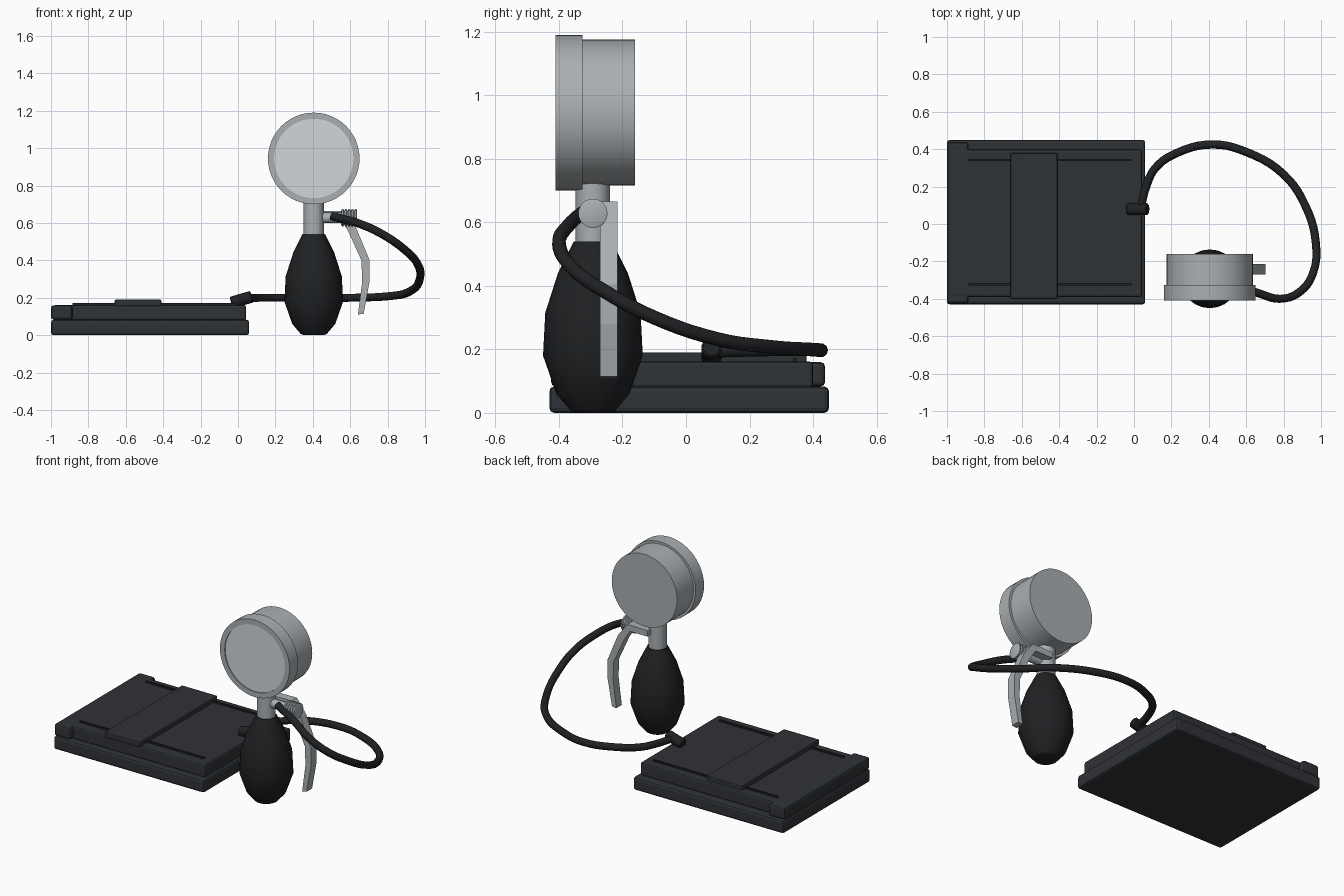
import bpy, bmesh, math
from mathutils import Vector

if "Cube" in bpy.data.objects:
    bpy.data.objects.remove(bpy.data.objects["Cube"])


def material(name, rgb):
    m = bpy.data.materials.new(name)
    m.diffuse_color = (*rgb, 1)
    m.use_nodes = True
    m.node_tree.nodes["Principled BSDF"].inputs["Base Color"].default_value = m.diffuse_color
    return m


FABRIC = material("dark_fabric", (0.028, 0.032, 0.037))
RUBBER = material("black_rubber", (0.014, 0.015, 0.017))
METAL = material("metal", (0.40, 0.43, 0.45))
GLASS = material("pale_glass", (0.62, 0.67, 0.70))


def finish(name, bm, mat, smooth=None):
    bmesh.ops.recalc_face_normals(bm, faces=bm.faces)
    me = bpy.data.meshes.new(name)
    bm.to_mesh(me)
    bm.free()
    ob = bpy.data.objects.new(name, me)
    bpy.context.collection.objects.link(ob)
    me.materials.append(mat)
    if smooth:
        bpy.ops.object.select_all(action='DESELECT')
        ob.select_set(True)
        bpy.context.view_layer.objects.active = ob
        bpy.ops.object.shade_smooth_by_angle(angle=math.radians(smooth))
    return ob


def box(name, lo, hi, mat, bevel=0.0):
    bm = bmesh.new()
    bmesh.ops.create_cube(bm, size=1)
    for v in bm.verts:
        v.co = [(a + b) / 2 + c * (b - a) for a, b, c in zip(lo, hi, v.co)]
    ob = finish(name, bm, mat)
    if bevel:
        mod = ob.modifiers.new("soft_edges", 'BEVEL')
        mod.width, mod.segments = bevel, 2
    return ob


def lathe(name, profile, origin, axis, mat, sides=32, smooth=30):
    """Revolve (radius, distance) points around an axis; ends are capped."""
    bm = bmesh.new()
    turn = Vector((0, 0, 1)).rotation_difference(Vector(axis))
    rings = []
    for r, h in profile:
        rings.append([bm.verts.new(Vector(origin) + turn @ Vector(
            (r * math.cos(t), r * math.sin(t), h)))
            for t in (2 * math.pi * i / sides for i in range(sides))])
    for a, b in zip(rings, rings[1:]):
        for i in range(sides):
            j = (i + 1) % sides
            bm.faces.new((a[i], a[j], b[j], b[i]))
    bm.faces.new(rings[0])
    bm.faces.new(rings[-1])
    return finish(name, bm, mat, smooth)


# Folded cuff: lower layer, upper layer and folded end
box("cuff_lower_layer", (-1, -0.43, 0), (0.06, 0.45, 0.083), FABRIC, 0.015)
box("cuff_upper_layer", (-0.985, -0.39, 0.078), (0.043, 0.4, 0.162), FABRIC, 0.012)
box("cuff_folded_end", (-1, -0.425, 0.083), (-0.885, 0.438, 0.16), FABRIC, 0.015)
box("cuff_strap", (-0.66, -0.4, 0.155), (-0.41, 0.38, 0.19), FABRIC, 0.006)
for i, y in enumerate((-0.322, 0.342)):
    box(f"cuff_seam_{i}", (-0.885, y - 0.006, 0.155), (-0.01, y + 0.006, 0.172), RUBBER)

# Hose and the connector on the cuff
lathe("hose_connector", [(0.026, -0.058), (0.032, -0.052), (0.032, 0.052), (0.026, 0.058)],
      (0.019, 0.08, 0.19), (0.96, 0, 0.28), RUBBER, 20)
path = [(0.035, 0.085, 0.195), (0.065, 0.2, 0.198), (0.115, 0.3, 0.2), (0.23, 0.38, 0.2),
        (0.42, 0.425, 0.197), (0.6, 0.385, 0.2), (0.8, 0.265, 0.208), (0.915, 0.1, 0.232),
        (0.972, -0.1, 0.3), (0.958, -0.26, 0.385), (0.89, -0.36, 0.458),
        (0.78, -0.4, 0.535), (0.66, -0.368, 0.592), (0.5, -0.315, 0.638)]
cu = bpy.data.curves.new("hose", 'CURVE')
cu.dimensions = '3D'
cu.bevel_depth, cu.bevel_resolution = 0.022, 3
cu.resolution_u = 5
cu.use_fill_caps = True
sp = cu.splines.new('BEZIER')
sp.bezier_points.add(len(path) - 1)
for p, co in zip(sp.bezier_points, path):
    p.co = co
    p.handle_left_type = p.handle_right_type = 'AUTO'
cu.materials.append(RUBBER)
bpy.context.collection.objects.link(bpy.data.objects.new("hose", cu))

# Squeeze bulb and stem
C = (0.405, -0.293, 0)
lathe("squeeze_bulb", [(0.05, 0), (0.07, 0.007), (0.115, 0.06), (0.157, 0.18), (0.15, 0.315),
                       (0.11, 0.44), (0.06, 0.54)], C, (0, 0, 1), RUBBER, 24)
lathe("stem", [(0.054, 0.53), (0.054, 0.74)], C, (0, 0, 1), METAL, 24)

# Pressure gauge: body, rim and glass
G = (0.405, 0, 0.945)
lathe("gauge_body", [(0.23, -0.33), (0.23, -0.16)], G, (0, 1, 0), METAL, 48)
lathe("gauge_rim", [(0.212, -0.4), (0.212, -0.41), (0.245, -0.41), (0.245, -0.325)],
      G, (0, 1, 0), METAL, 48)
lathe("gauge_glass", [(0.212, -0.404), (0.212, -0.395)], G, (0, 1, 0), GLASS, 48)

# Release valve: shaft and ridged knob
V = (0, -0.293, 0.628)
lathe("valve_shaft", [(0.028, 0.42), (0.028, 0.57)], V, (1, 0, 0), METAL, 20)
ridges = []
for i in range(5):
    x = 0.552 + i * 0.0175
    ridges += [(0.039, x), (0.046, x + 0.003), (0.046, x + 0.011), (0.039, x + 0.014)]
lathe("valve_knob", ridges, V, (1, 0, 0), METAL, 24)

# Trigger lever: bent flat bar
outer = [(0.42, 0.662), (0.565, 0.665), (0.63, 0.578), (0.702, 0.405), (0.702, 0.28), (0.672, 0.115)]
inner = [(0.42, 0.625), (0.545, 0.625), (0.587, 0.56), (0.66, 0.4), (0.664, 0.285), (0.641, 0.11)]
bm = bmesh.new()
rows = [[bm.verts.new((x, y, z)) for (x, z), y in
         ((o, -0.27), (o, -0.215), (i, -0.215), (i, -0.27))] for o, i in zip(outer, inner)]
for a, b in zip(rows, rows[1:]):
    for k in range(4):
        bm.faces.new((a[k], a[(k + 1) % 4], b[(k + 1) % 4], b[k]))
bm.faces.new(rows[0])
bm.faces.new(rows[-1])
finish("trigger_lever", bm, METAL)
